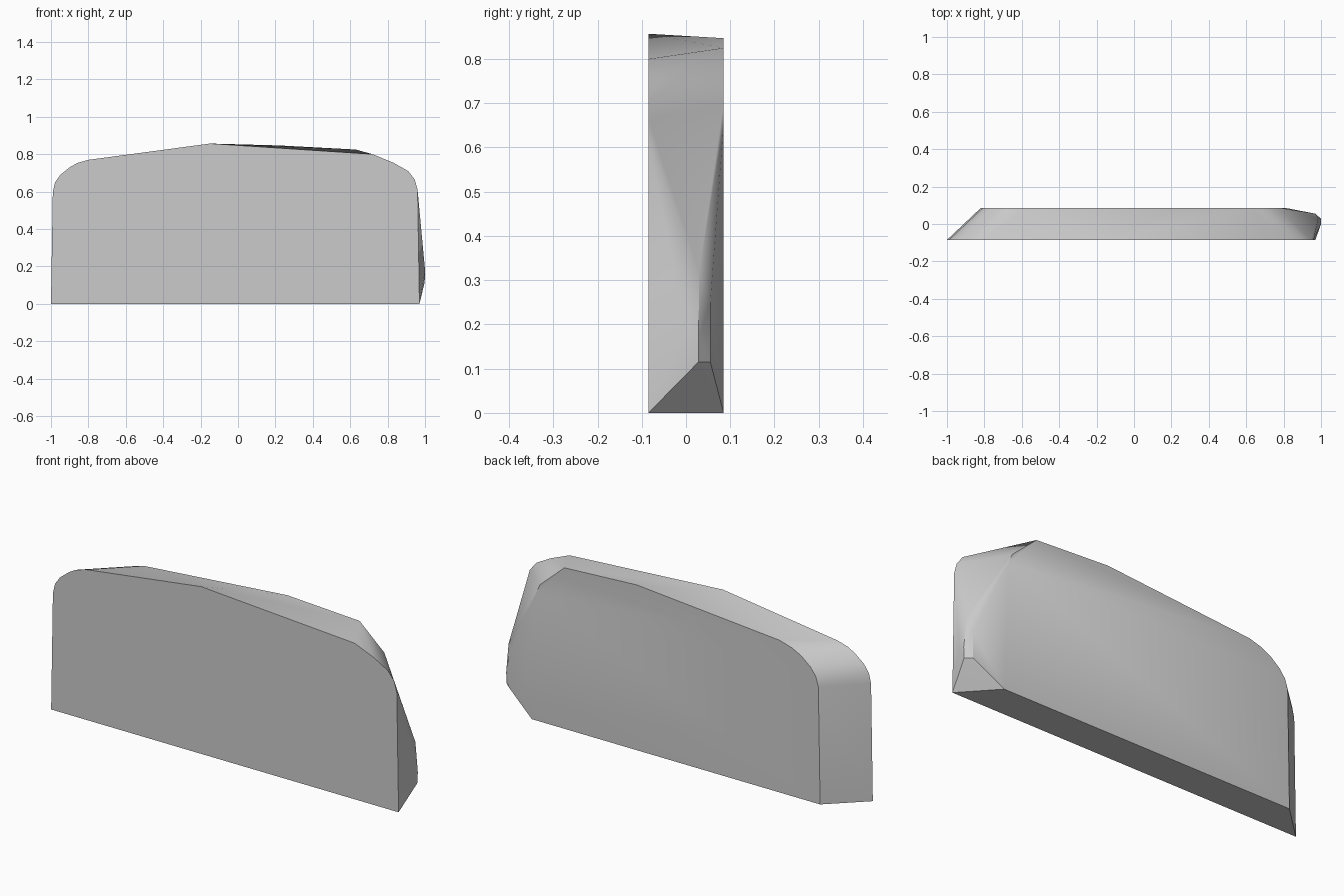
import bpy, bmesh, math

if "Cube" in bpy.data.objects:
    bpy.data.objects.remove(bpy.data.objects["Cube"])

HALF = 0.085  # half thickness

# front outline (x, z)
front = [(-1, 0), (-0.99, 0.6), (-0.978, 0.65), (-0.95, 0.69), (-0.9, 0.73),
         (-0.86, 0.753), (-0.8, 0.77), (-0.15, 0.857), (0.72, 0.80),
         (0.83, 0.755), (0.91, 0.71), (0.945, 0.665), (0.96, 0.61), (0.97, 0)]
# back outline, shorter because both ends slope inward
back = [(-0.82, 0), (-0.81, 0.6), (-0.795, 0.65), (-0.765, 0.69), (-0.71, 0.735),
        (-0.66, 0.76), (-0.59, 0.78), (0.22, 0.847), (0.63, 0.825),
        (0.77, 0.70), (0.79, 0.65), (0.815, 0)]
# bulge on the right end (x, y, z)
bulge = [(1.0, 0.028, 0.17), (0.998, 0.028, 0.115), (0.97, 0.055, 0.115),
         (0.97, 0.055, 0.25), (0.985, 0.03, 0.32), (1.0, 0.0, 0.18)]

bm = bmesh.new()
for x, z in front:
    bm.verts.new((x, -HALF, z))
for x, z in back:
    bm.verts.new((x, HALF, z))
for p in bulge:
    bm.verts.new(p)

# skin the two outlines and the bulge into one solid
res = bmesh.ops.convex_hull(bm, input=bm.verts[:])
loose = [v for v in bm.verts if not v.link_faces]
bmesh.ops.delete(bm, geom=loose, context='VERTS')
bmesh.ops.dissolve_limit(bm, angle_limit=math.radians(0.5),
                         verts=bm.verts[:], edges=bm.edges[:])
bmesh.ops.recalc_face_normals(bm, faces=bm.faces[:])

mesh = bpy.data.meshes.new("stone_slab")
bm.to_mesh(mesh)
bm.free()
slab = bpy.data.objects.new("stone_slab", mesh)
bpy.context.collection.objects.link(slab)
bpy.context.view_layer.objects.active = slab
slab.select_set(True)
bpy.ops.object.shade_smooth_by_angle(angle=math.radians(30))
